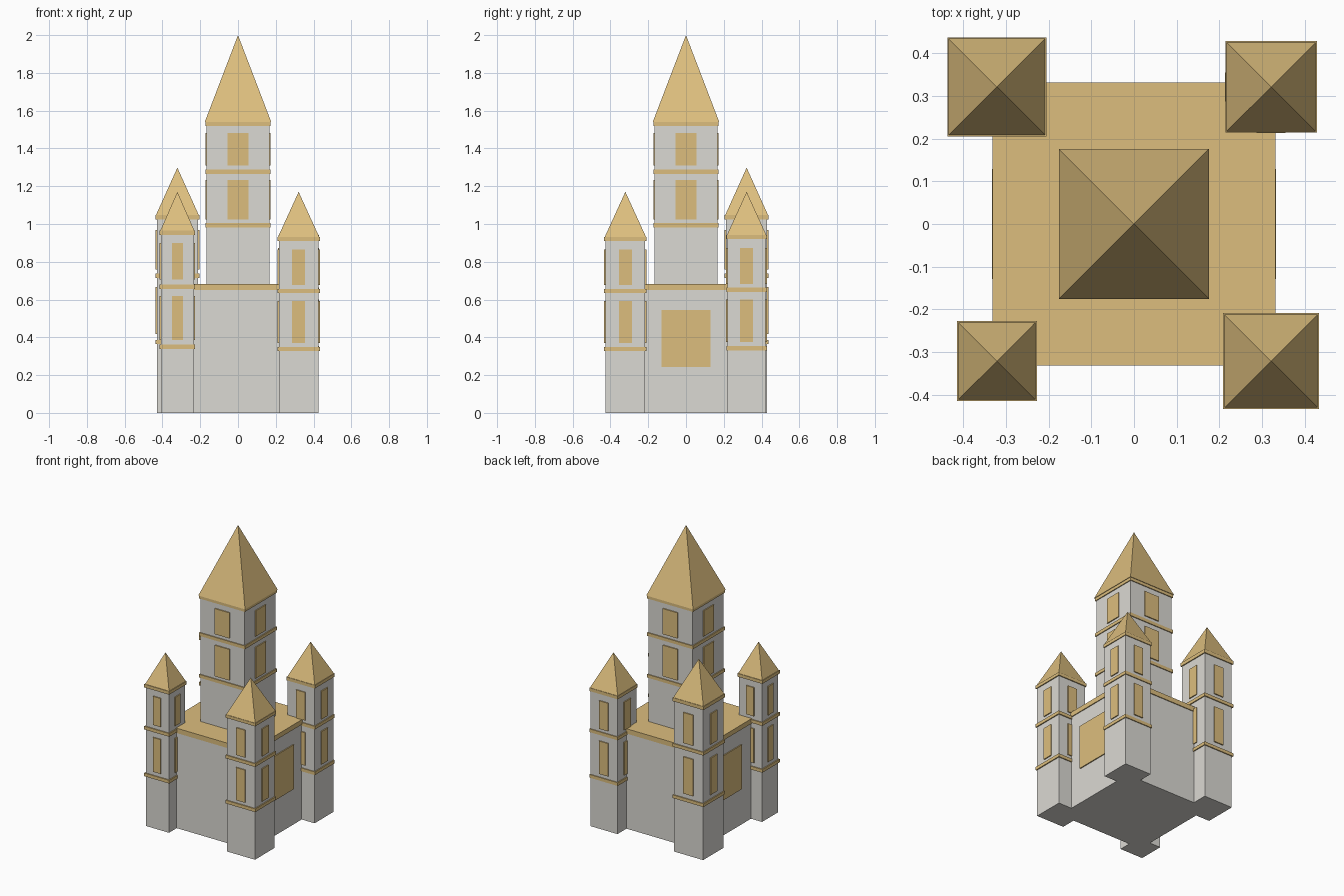
import bpy
import bmesh

if "Cube" in bpy.data.objects:
    bpy.data.objects.remove(bpy.data.objects["Cube"])


def material(name, rgb):
    m = bpy.data.materials.new(name)
    m.diffuse_color = (*rgb, 1)
    m.use_nodes = True
    m.node_tree.nodes["Principled BSDF"].inputs["Base Color"].default_value = m.diffuse_color
    return m


STONE = material("pale_stone", (0.71, 0.695, 0.655))
GOLD = material("gold", (0.72, 0.515, 0.208))


def add_box(bm, x, y, hx, hy, z0, z1):
    """Axis-aligned box from its centre, half sizes and height range."""
    vs = bmesh.ops.create_cube(bm, size=2)["verts"]
    for v in vs:
        v.co = (x + v.co.x * hx, y + v.co.y * hy, z0 if v.co.z < 0 else z1)


def add_pyramid(bm, x, y, half, z0, z1):
    """Four-sided pyramid with an apex above the centre."""
    base = [bm.verts.new((x + sx * half, y + sy * half, z0))
            for sx, sy in ((-1, -1), (1, -1), (1, 1), (-1, 1))]
    apex = bm.verts.new((x, y, z1))
    bm.faces.new(base[::-1])
    for i in range(4):
        bm.faces.new((base[i], base[(i + 1) % 4], apex))


def finish(bm, name, mat):
    mesh = bpy.data.meshes.new(name)
    bm.to_mesh(mesh)
    bm.free()
    mesh.materials.append(mat)
    ob = bpy.data.objects.new(name, mesh)
    bpy.context.collection.objects.link(ob)


PLATE = 0.007  # how far window plates stand out from the wall


def tower(name, x, y, half, rim, roof_half, z0, eave, roof_z, apex, bands, windows, win_w):
    # stone shaft
    bm = bmesh.new()
    add_box(bm, x, y, half, half, z0, eave + 0.005)
    finish(bm, name + "_shaft", STONE)

    # trim bands
    bm = bmesh.new()
    for z in bands:
        add_box(bm, x, y, rim, rim, z - 0.011, z + 0.011)
    finish(bm, name + "_bands", GOLD)

    # window plates on all four walls
    bm = bmesh.new()
    for lo, hi in windows:
        for s in (-1, 1):
            d = s * (half + PLATE / 2)
            add_box(bm, x + d, y, PLATE / 2, win_w / 2, lo, hi)
            add_box(bm, x, y + d, win_w / 2, PLATE / 2, lo, hi)
    finish(bm, name + "_windows", GOLD)

    # eave slab and pointed roof
    bm = bmesh.new()
    add_box(bm, x, y, rim, rim, eave, roof_z)
    add_pyramid(bm, x, y, roof_half, roof_z, apex)
    finish(bm, name + "_roof", GOLD)


# main block
bm = bmesh.new()
add_box(bm, 0, 0, 0.325, 0.325, 0, 0.655)
finish(bm, "main_block", STONE)

# cap slab on the main block
bm = bmesh.new()
add_box(bm, 0, 0, 0.331, 0.331, 0.65, 0.683)
finish(bm, "main_block_cap", GOLD)

# large side panels
bm = bmesh.new()
for s in (-1, 1):
    add_box(bm, s * (0.325 + PLATE / 2), 0, PLATE / 2, 0.129, 0.244, 0.546)
finish(bm, "side_panels", GOLD)

# central keep
tower("keep", 0, 0, 0.166, 0.172, 0.176, 0.67, 1.52, 1.54, 2.0,
      (0.993, 1.277), ((1.023, 1.234), (1.309, 1.483)), 0.111)

# four corner towers, each a different size
C = 0.321
tower("front_left_tower", -C, -C, 0.087, 0.094, 0.090, 0, 0.943, 0.965, 1.17,
      (0.35, 0.668), ((0.387, 0.62), (0.705, 0.90)), 0.058)
tower("front_right_tower", C, -C, 0.105, 0.112, 0.109, 0, 0.911, 0.932, 1.17,
      (0.339, 0.646), ((0.371, 0.593), (0.678, 0.864)), 0.069)
tower("back_left_tower", -C, C, 0.109, 0.116, 0.113, 0, 1.024, 1.048, 1.298,
      (0.376, 0.726), ((0.417, 0.667), (0.76, 0.968)), 0.072)
tower("back_right_tower", C, C, 0.101, 0.107, 0.104, 0, 0.92, 0.942, 1.17,
      (0.342, 0.652), ((0.376, 0.6), (0.683, 0.874)), 0.068)
